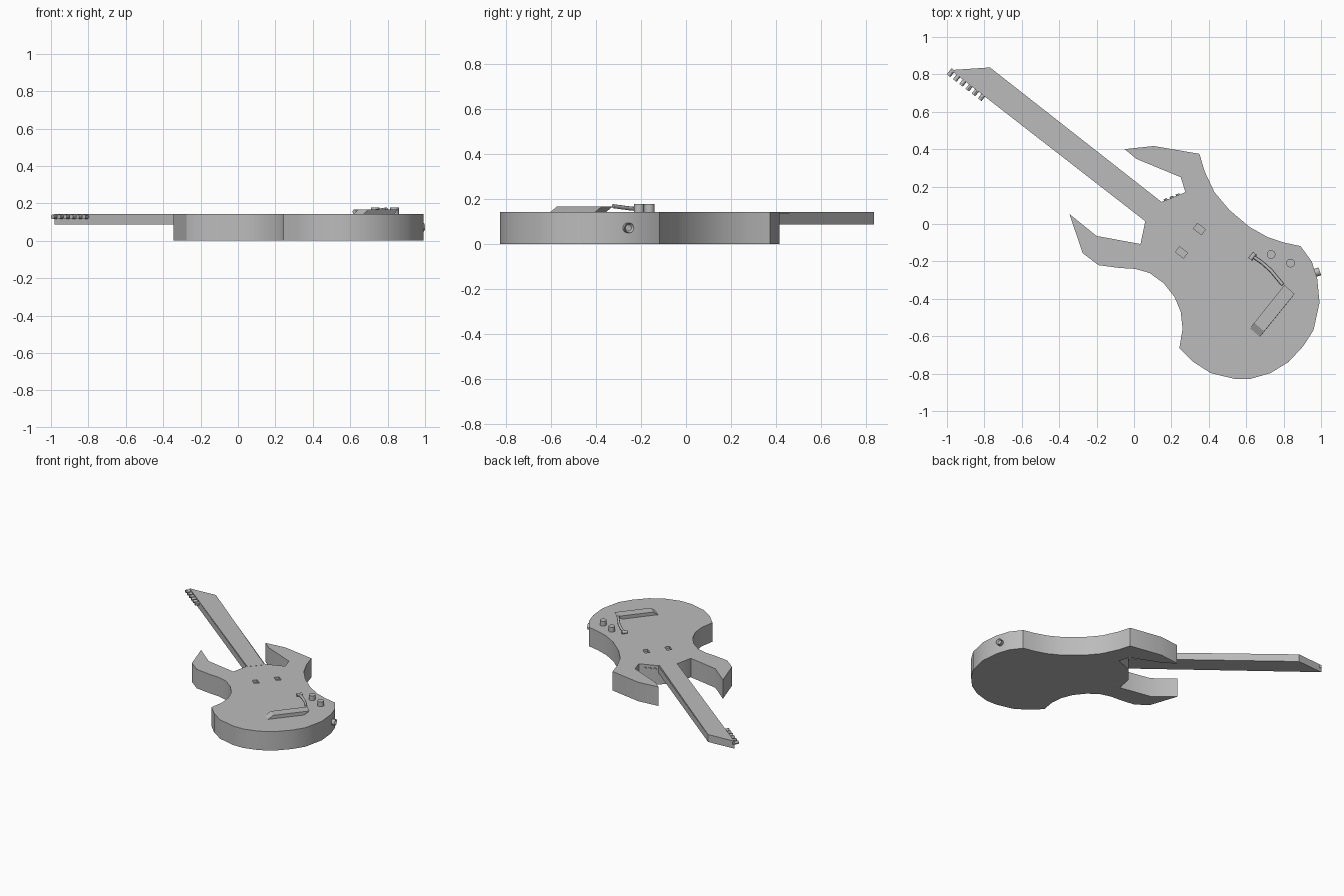
import bpy, bmesh
from math import radians
from mathutils import Vector, Matrix

if "Cube" in bpy.data.objects:
    bpy.data.objects.remove(bpy.data.objects["Cube"])

grey = bpy.data.materials.new("plain grey")
grey.use_nodes = True
grey.diffuse_color = (0.5, 0.5, 0.5, 1)
grey.node_tree.nodes["Principled BSDF"].inputs["Base Color"].default_value = (0.5, 0.5, 0.5, 1)

TOP = 0.143
ALONG = Vector((0.79, -0.61, 0))   # from headstock to bridge
SIDE = Vector((-0.61, -0.79, 0))   # across the neck, toward the pegs


def finish(name, bm, smooth=True):
    bmesh.ops.recalc_face_normals(bm, faces=bm.faces)
    mesh = bpy.data.meshes.new(name)
    bm.to_mesh(mesh)
    bm.free()
    mesh.materials.append(grey)
    ob = bpy.data.objects.new(name, mesh)
    bpy.context.collection.objects.link(ob)
    if smooth:
        bpy.ops.object.select_all(action='DESELECT')
        ob.select_set(True)
        bpy.context.view_layer.objects.active = ob
        bpy.ops.object.shade_smooth_by_angle(angle=radians(30))
    return ob


def prism(name, outline, z0, z1, shear=(0, 0), smooth=False):
    """Extrude a flat outline upward, optionally shifting the top."""
    bm = bmesh.new()
    face = bm.faces.new([bm.verts.new((x, y, z0)) for x, y in outline])
    ext = bmesh.ops.extrude_face_region(bm, geom=[face])["geom"]
    verts = [g for g in ext if isinstance(g, bmesh.types.BMVert)]
    bmesh.ops.translate(bm, verts=verts, vec=(shear[0], shear[1], z1 - z0))
    return finish(name, bm, smooth)


def cylinder(name, start, end, radius, sides=16):
    a, b = Vector(start), Vector(end)
    d = b - a
    bm = bmesh.new()
    mat = Matrix.Translation((a + b) / 2) @ d.to_track_quat('Z', 'Y').to_matrix().to_4x4()
    bmesh.ops.create_cone(bm, cap_ends=True, segments=sides, radius1=radius,
                          radius2=radius, depth=d.length, matrix=mat)
    return finish(name, bm)


# Body with two horns
upper_horn = [(.275, .17), (.25, .25), (.013, .348), (-.05, .40), (.105, .417), (.35, .375)]
right_waist = [(.377, .283), (.43, .17), (.51, .075), (.618, -.016), (.714, -.07),
               (.805, -.1), (.89, -.118)]
lower_bout = [(.95, -.2), (.98, -.294), (.992, -.42), (.96, -.567), (.906, -.652),
              (.826, -.738), (.73, -.797), (.623, -.828), (.537, -.828), (.41, -.797),
              (.318, -.738), (.243, -.663)]
left_waist = [(.26, -.56), (.25, -.47), (.217, -.39), (.158, -.316), (.083, -.262), (.008, -.24)]
lower_horn = [(-.078, -.235), (-.19, -.22), (-.275, -.155), (-.345, .053), (-.2, -.064),
              (.035, -.107), (.06, .015), (.147, .118)]
body = prism("body", upper_horn + right_waist + lower_bout + left_waist + lower_horn,
             0, TOP, smooth=True)

# Two small sunken pockets in the top
for i, centre in enumerate([(.35, -.027), (.254, -.152)]):
    c = Vector((*centre, 0))
    corners = [c + ALONG * a * .027 + SIDE * s * .018
               for a, s in [(-1, -1), (1, -1), (1, 1), (-1, 1)]]
    cutter = prism(f"pocket_cutter_{i + 1}", [v.xy for v in corners], TOP - .02, TOP + .05)
    cutter.hide_render = True
    cutter.hide_viewport = True
    mod = body.modifiers.new("pocket", 'BOOLEAN')
    mod.operation = 'DIFFERENCE'
    mod.solver = 'EXACT'
    mod.object = cutter

# Neck with its angled headstock, and a thin fingerboard
prism("neck", [(-.98, .823), (-.77, .837), (.147, .118), (.19, .06), (.1, -.03), (.06, .015)],
      .088, TOP - .004)
prism("fingerboard", [(-.98, .823), (-.77, .837), (.138, .115), (.147, .1), (.07, .015), (.055, .023)],
      TOP - .004, TOP + .001)

# Tuning pegs along one side of the headstock
for i in range(6):
    edge = Vector((-.972, .818, .128)).lerp(Vector((-.805, .69, .128)), i / 5)
    cylinder(f"tuning_peg_{i + 1}", edge - SIDE * .01, edge + SIDE * .032, .012, 12)

# Small studs on the cutaway face beside the neck
for i in range(3):
    p = Vector((.17, .127, .115)).lerp(Vector((.235, .153, .115)), i / 2)
    cylinder(f"cutaway_stud_{i + 1}", p, p + Vector((-.003, .008, 0)), .01, 12)

# Leaning bridge bar
prism("bridge", [(.618, -.56), (.78, -.358), (.833, -.406), (.671, -.606)],
      TOP - .002, .168, shear=(.025, .032))

# Curved lever with a head at its free end
curve = bpy.data.curves.new("lever", 'CURVE')
curve.dimensions = '3D'
curve.bevel_depth = .009
curve.bevel_resolution = 2
curve.use_fill_caps = True
path = [(.634, -.172, .155), (.685, -.207, .155), (.733, -.25, .159), (.795, -.325, .169)]
spline = curve.splines.new('POLY')
spline.points.add(len(path) - 1)
for point, co in zip(spline.points, path):
    point.co = (*co, 1)
curve.materials.append(grey)
bpy.context.collection.objects.link(bpy.data.objects.new("lever", curve))
cylinder("lever_head", (.622, -.188, .155), (.646, -.158, .155), .012)

# Control knobs
for i, (x, y) in enumerate([(.733, -.163), (.837, -.209)]):
    cylinder(f"knob_{i + 1}", (x, y, TOP - .01), (x, y, .178), .023, 24)

# Output jack: collar and recessed centre on the rim
out = Vector((.95, .31, 0)).normalized()
base = Vector((.965, -.262, .072))
collar = cylinder("jack_collar", base, base + out * .03, .022, 20)
bm = bmesh.new()
bm.from_mesh(collar.data)
cap = max(bm.faces, key=lambda f: f.calc_center_median().dot(out))
bmesh.ops.inset_region(bm, faces=[cap], thickness=.008)
bmesh.ops.translate(bm, verts=cap.verts, vec=-out * .012)
bm.to_mesh(collar.data)
bm.free()
